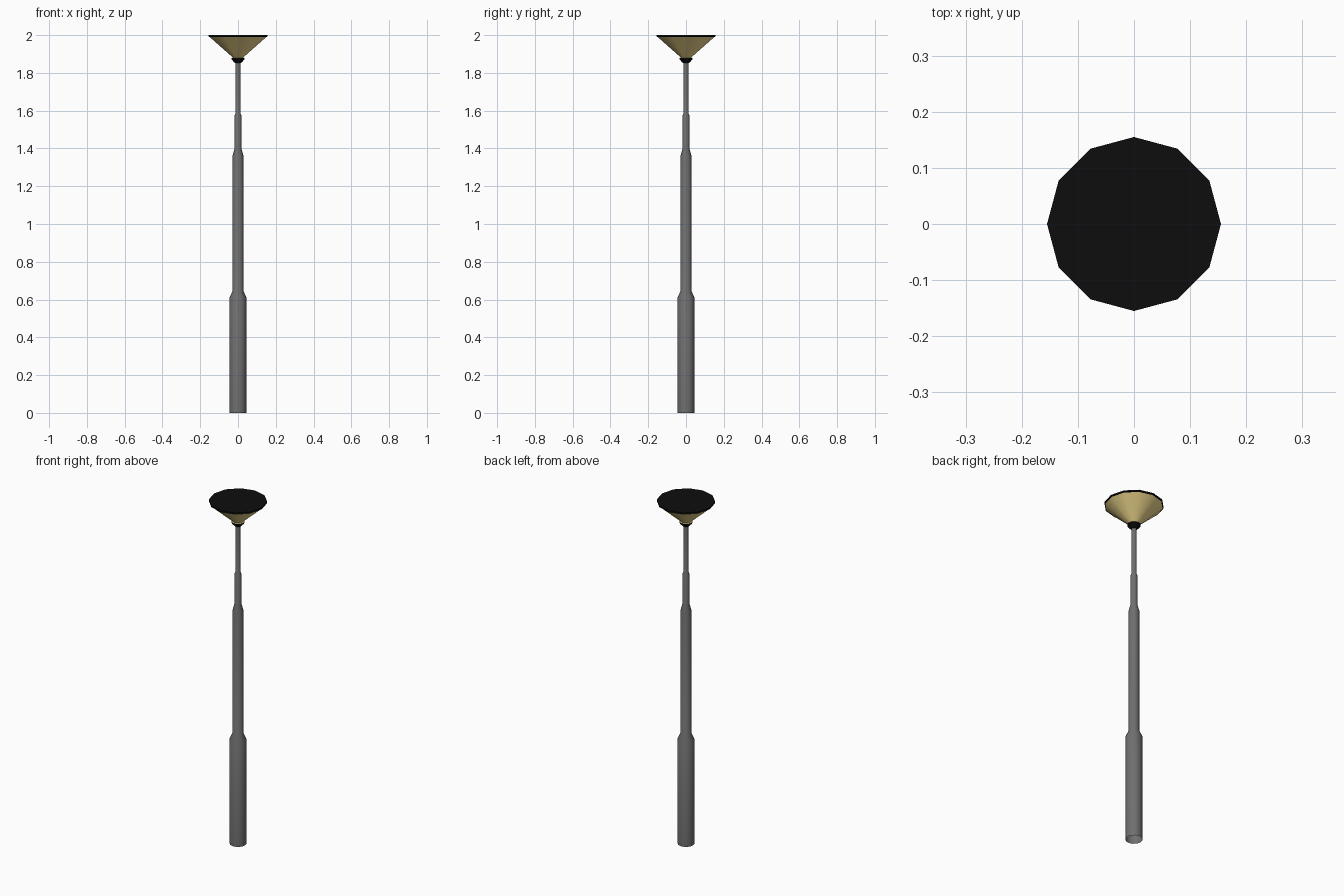
import bpy, bmesh, math

if "Cube" in bpy.data.objects:
    bpy.data.objects.remove(bpy.data.objects["Cube"])

SIDES = 12


def material(name, rgb):
    m = bpy.data.materials.new(name)
    m.diffuse_color = (*rgb, 1)
    m.use_nodes = True
    m.node_tree.nodes["Principled BSDF"].inputs["Base Color"].default_value = m.diffuse_color
    return m


def lathe(name, profile, mat, cap_top=False):
    """Revolve (radius, z) points around the z axis."""
    bm = bmesh.new()
    rings = []
    for r, z in profile:
        rings.append([bm.verts.new((r * math.cos(math.tau * i / SIDES),
                                    r * math.sin(math.tau * i / SIDES), z))
                      for i in range(SIDES)])
    for a, b in zip(rings, rings[1:]):
        for i in range(SIDES):
            j = (i + 1) % SIDES
            bm.faces.new((a[i], a[j], b[j], b[i]))
    if cap_top:
        bm.faces.new(rings[-1])
    mesh = bpy.data.meshes.new(name)
    bm.to_mesh(mesh)
    bm.free()
    ob = bpy.data.objects.new(name, mesh)
    bpy.context.collection.objects.link(ob)
    mesh.materials.append(mat)
    bpy.ops.object.select_all(action='DESELECT')
    ob.select_set(True)
    bpy.context.view_layer.objects.active = ob
    bpy.ops.object.shade_smooth_by_angle(angle=math.radians(40))
    return ob


grey = material("post_grey", (0.16, 0.16, 0.16))
black = material("trim_black", (0.004, 0.004, 0.004))
glass = material("warm_glass", (0.88, 0.70, 0.27))

# Stepped post, open at the ground
lathe("post", [(0.045, 0), (0.045, 0.61), (0.029, 0.645), (0.029, 1.36),
               (0.0185, 1.40), (0.0185, 1.573), (0.0138, 1.585), (0.0138, 1.86)], grey)

# Funnel collar under the lamp
lathe("collar", [(0.0138, 1.853), (0.020, 1.856), (0.035, 1.872), (0.035, 1.879)], black)

# Flared glass with a small lip sitting on the collar
lathe("lamp_glass", [(0.035, 1.879), (0.027, 1.881), (0.058, 1.9085),
                     (0.089, 1.936), (0.120, 1.9635), (0.151, 1.991)], glass)

# Flat lid with a thin rim
lathe("lid", [(0.150, 1.990), (0.155, 1.992), (0.155, 2.0)], black, cap_top=True)
